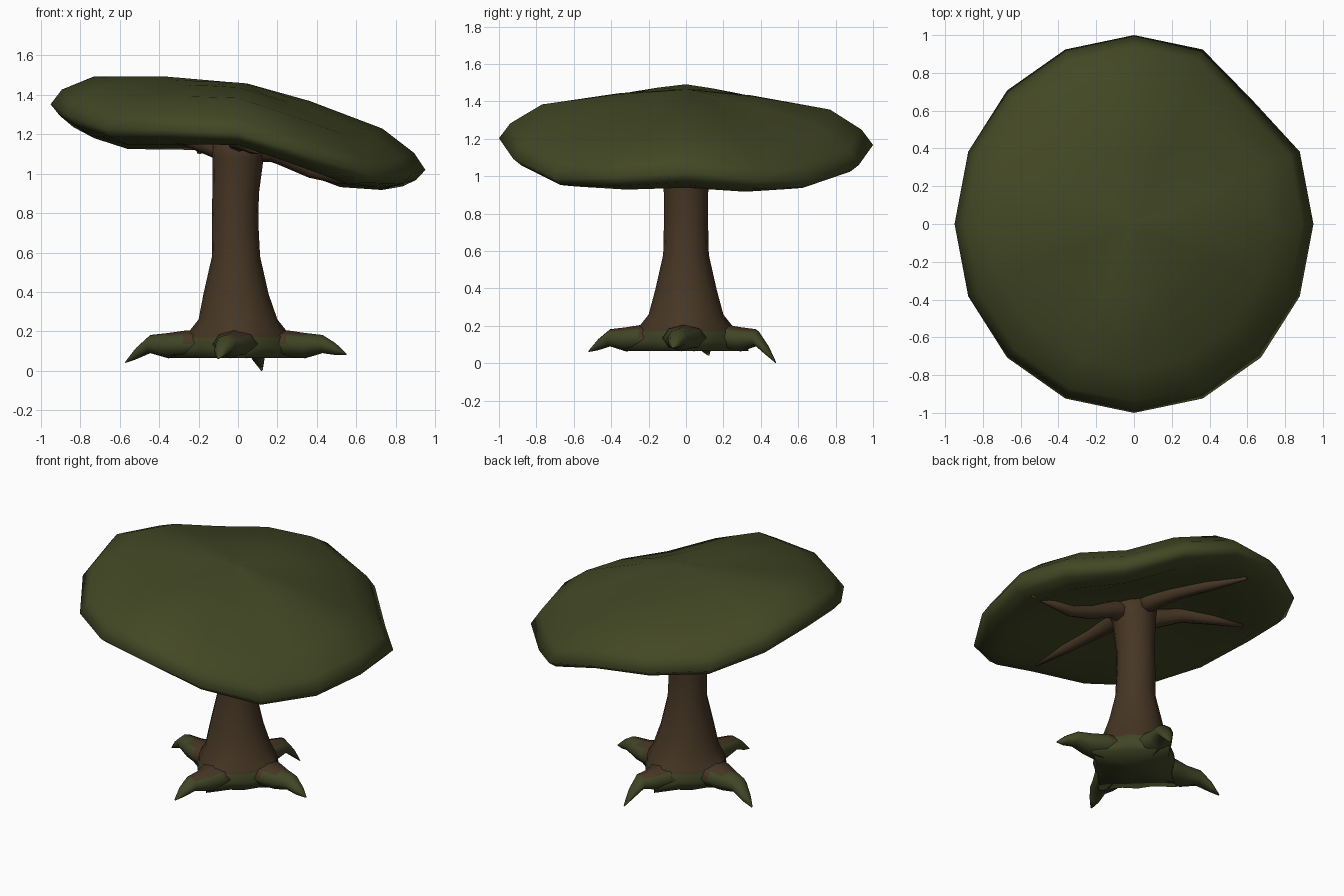
import bpy, bmesh, math
from mathutils import Vector

if "Cube" in bpy.data.objects:
    bpy.data.objects.remove(bpy.data.objects["Cube"])


def material(name, rgb):
    m = bpy.data.materials.new(name)
    m.diffuse_color = (*rgb, 1)
    m.use_nodes = True
    m.node_tree.nodes["Principled BSDF"].inputs["Base Color"].default_value = m.diffuse_color
    return m


BARK = material("bark brown", (0.062, 0.037, 0.018))
LEAF = material("leaf green", (0.055, 0.064, 0.018))
MOSS = material("moss green", (0.052, 0.060, 0.019))


def loft(name, rings, mats, rule=None):
    """Skin a list of closed rings, cap both ends, colour faces by a rule."""
    bm = bmesh.new()
    loops = [[bm.verts.new(p) for p in ring] for ring in rings]
    n = len(loops[0])
    for a, b in zip(loops, loops[1:]):
        for i in range(n):
            j = (i + 1) % n
            bm.faces.new((a[i], a[j], b[j], b[i]))
    for loop in (loops[0], loops[-1]):
        mid = Vector((0, 0, 0))
        for v in loop:
            mid += v.co / n
        c = bm.verts.new(mid)
        for i in range(n):
            bm.faces.new((loop[i], loop[(i + 1) % n], c))
    bmesh.ops.recalc_face_normals(bm, faces=bm.faces)
    for f in bm.faces:
        f.smooth = True
        if rule:
            f.material_index = rule(f.calc_center_median(), f.normal)
    me = bpy.data.meshes.new(name)
    bm.to_mesh(me)
    bm.free()
    for m in mats:
        me.materials.append(m)
    ob = bpy.data.objects.new(name, me)
    bpy.context.collection.objects.link(ob)
    return ob


def tube(name, path, mats, rule=None, sides=8):
    """Path points are (x, y, z, half width, half height)."""
    rings = []
    for k, (x, y, z, w, h) in enumerate(path):
        a, b = path[max(k - 1, 0)], path[min(k + 1, len(path) - 1)]
        d = Vector((b[0] - a[0], b[1] - a[1], 0)).normalized()
        side = Vector((-d.y, d.x, 0))
        rings.append([Vector((x, y, z)) + side * (w * math.cos(t)) + Vector((0, 0, h * math.sin(t)))
                      for t in (2 * math.pi * i / sides for i in range(sides))])
    return loft(name, rings, mats, rule)


# canopy: tilted cushion with sagging diagonals and a hollow underside
# rows are radius, height, slope along x, lift on the y sides, sag on the diagonals
rows = [(0.25, 1.185, -0.17, 0.0, 0.0), (0.58, 1.13, -0.18, 0.03, 0.04), (0.83, 1.08, -0.18, 0.05, 0.06),
        (0.95, 1.13, -0.18, 0.02, 0.08), (1.00, 1.185, -0.175, 0.0, 0.09), (0.94, 1.265, -0.18, 0.0, 0.085),
        (0.77, 1.36, -0.18, 0.01, 0.075), (0.38, 1.43, -0.17, 0.0, 0.03), (0.05, 1.46, -0.08, 0.0, 0.0)]
rings = []
for r, z, slope, lift, sag in rows:
    ring = []
    for i in range(16):
        t = 2 * math.pi * i / 16
        q = r * (0.93 if i == 2 and r > 0.7 else 1)
        x, y = 0.95 * q * math.cos(t), q * math.sin(t)
        ring.append((x, y, z + slope * x - 0.018 * y
                     + lift * (1 - abs(math.cos(t))) - sag * math.sin(2 * t) ** 2))
    rings.append(ring)
loft("canopy", rings, [LEAF])


# trunk: flared column with a star-shaped foot
def base_moss(c, n):
    return 1 if c.z < 0.155 or n.z < -0.5 else 0


# rows are height, radius, centre x, extra reach towards the roots
trunk_rows = [(0.066, 0.235, 0, 0.10), (0.12, 0.25, 0, 0.07), (0.17, 0.24, 0, 0.035), (0.20, 0.228, 0, 0.02),
              (0.26, 0.20, 0, 0), (0.39, 0.165, -0.01, 0), (0.58, 0.122, -0.01, 0),
              (0.75, 0.118, -0.015, 0), (0.90, 0.118, -0.012, 0), (1.08, 0.13, 0.0, 0), (1.22, 0.16, 0.02, 0)]
rings = []
for z, r, cx, reach in trunk_rows:
    ring = []
    for i in range(16):
        t = 2 * math.pi * i / 16
        q = r + reach * max(0, math.cos(4 * t))
        ring.append((cx + q * math.cos(t), q * math.sin(t), z))
    rings.append(ring)
loft("trunk", rings, [BARK, MOSS], base_moss)


# roots: four claws along the axes, mossy except on their inner tops
def root_moss(c, n):
    return 0 if n.z > 0.55 and math.hypot(c.x, c.y) < 0.38 else 1


tips = {"right": (0.55, -0.07, 0.08), "left": (-0.57, 0.12, 0.04),
        "front": (-0.10, -0.52, 0.06), "back": (0.12, 0.48, 0.0)}
for side, (tx, ty, tz) in tips.items():
    ax = Vector((tx, 0, 0)) if abs(tx) > abs(ty) else Vector((0, ty, 0))
    tip = Vector((tx, ty, 0))
    pts = []
    for f, bend, z, w, h in ((0.20, 0.2, 0.14, 0.14, 0.07), (0.46, 0.4, 0.135, 0.11, 0.07),
                             (0.62, 0.6, 0.128, 0.078, 0.064), (0.78, 0.8, 0.136, 0.056, 0.046),
                             (0.90, 0.95, 0.07 + 0.5 * tz, 0.036, 0.03), (1.0, 1, tz + 0.004, 0.006, 0.004)):
        p = ax.lerp(tip, bend) * f
        pts.append((p.x, p.y, z, w, h))
    tube(side + "_root", pts, [BARK, MOSS], root_moss)

# branches: tapering limbs running along the underside of the canopy
branches = {
    "right": [(0.03, 0, 1.14), (0.17, 0.0, 1.12), (0.36, 0.01, 1.025), (0.50, 0.0, 0.985), (0.84, 0.04, 0.95)],
    "left": [(-0.03, 0, 1.12), (-0.15, 0.05, 1.15), (-0.28, 0.12, 1.19), (-0.46, 0.20, 1.195), (-0.63, 0.27, 1.18)],
    "front": [(0, -0.03, 1.18), (0.01, -0.16, 1.175), (0.03, -0.34, 1.16), (0.07, -0.55, 1.135), (0.10, -0.80, 1.11)],
    "back": [(0, 0.03, 1.18), (0.0, 0.17, 1.17), (-0.05, 0.35, 1.165), (-0.12, 0.58, 1.14), (-0.20, 0.82, 1.11)]}
for side, pts in branches.items():
    radii = (0.085, 0.06, 0.046, 0.036, 0.01)
    tube(side + "_branch", [(*p, r, r) for p, r in zip(pts, radii)], [BARK])
